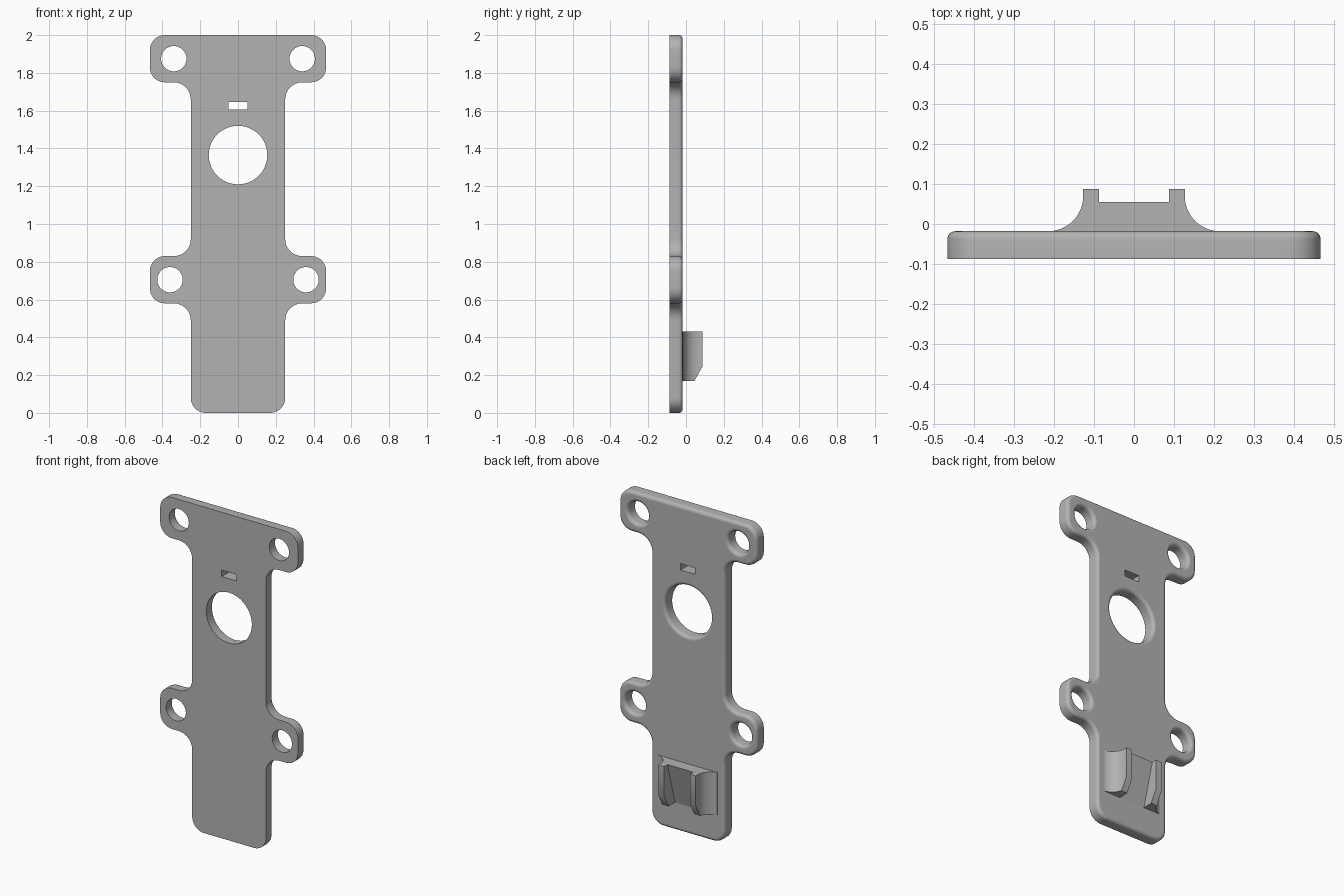
import bpy, bmesh
from math import sin, cos, pi, radians
from mathutils import Vector

FRONT, BACK, TIP = -0.087, -0.018, 0.087   # depth of plate faces and clip tips
ROUND = 0.02                               # rounding of the rear rims
STEPS = 10

cube = bpy.data.objects.get("Cube")
if cube:
    bpy.data.objects.remove(cube)

grey = bpy.data.materials.new("light grey plastic")
grey.use_nodes = True
grey.diffuse_color = (0.45, 0.45, 0.45, 1)
grey.node_tree.nodes["Principled BSDF"].inputs["Base Color"].default_value = (0.45, 0.45, 0.45, 1)


def make_object(name, bm):
    bmesh.ops.recalc_face_normals(bm, faces=bm.faces)
    mesh = bpy.data.meshes.new(name)
    bm.to_mesh(mesh)
    bm.free()
    mesh.materials.append(grey)
    obj = bpy.data.objects.new(name, mesh)
    bpy.context.collection.objects.link(obj)
    return obj


def arc(cx, cy, r, start, end, steps=STEPS):
    angles = [radians(start + (end - start) * i / steps) for i in range(steps + 1)]
    return [(cx + r * cos(a), cy + r * sin(a)) for a in angles]


def outline(inset):
    """Plate outline, drawn up one side and mirrored."""
    r, fillet = 0.08 - inset, 0.09 + inset
    side = arc(0.17, 0.08, r, -90, 0)
    for low, high in ((0.58, 0.83), (1.75, 2.0)):
        side += arc(0.34, low - 0.09, fillet, 180, 90)
        side += arc(0.387, low + 0.08, r, -90, 0)
        side += arc(0.387, high - 0.08, r, 0, 90)
        if high < 2:
            side += arc(0.34, high + 0.09, fillet, 270, 180)
    return side + [(-x, z) for x, z in reversed(side)]


def circle(x, z, r):
    return lambda inset: arc(x, z, r + inset, 0, 360, 48)[:-1]


def slot(inset):
    return [(-0.05, 1.605), (0.05, 1.605), (0.05, 1.645), (-0.05, 1.645)]


# Plate: every loop is swept through the depth, then both faces are filled
loops = [outline, slot, circle(0, 1.365, 0.155)]
for s in (-1, 1):
    loops += [circle(s * 0.34, 1.875, 0.067), circle(s * 0.36, 0.705, 0.067)]

sections = [(0, FRONT)]
for i in range(7):
    a = i / 6 * pi / 2
    sections.append((ROUND * (1 - cos(a)), BACK - ROUND * (1 - sin(a))))

bm = bmesh.new()
front_rim, back_rim = [], []
for loop in loops:
    rings = [[bm.verts.new((x, y, z)) for x, z in loop(inset)] for inset, y in sections]
    count = len(rings[0])
    for a, b in zip(rings, rings[1:]):
        for i in range(count):
            j = (i + 1) % count
            bm.faces.new((a[i], a[j], b[j], b[i])).smooth = True
    for rim, ring in ((front_rim, rings[0]), (back_rim, rings[-1])):
        rim += [bm.edges.get((ring[i], ring[(i + 1) % count])) for i in range(count)]
for rim, direction in ((front_rim, -1), (back_rim, 1)):
    bmesh.ops.triangle_fill(bm, edges=rim, use_beauty=True, normal=(0, direction, 0))
    for edge in rim:
        edge.smooth = False
bmesh.ops.recalc_face_normals(bm, faces=bm.faces)
for edge in bm.edges:
    if edge.calc_face_angle(0) > radians(35):
        edge.smooth = False
make_object("plate", bm)


def prism(points, offset):
    bm = bmesh.new()
    face = bm.faces.new([bm.verts.new(p) for p in points])
    result = bmesh.ops.extrude_face_region(bm, geom=[face], use_keep_orig=True)
    moved = [v for v in result["geom"] if isinstance(v, bmesh.types.BMVert)]
    bmesh.ops.translate(bm, verts=moved, vec=offset)
    return bm


# Clip arms: flared root, straight tip, lower corner cut at a slant
LOW, HIGH, INNER = 0.17, 0.43, 0.087
for s, name in ((1, "left_clip_arm"), (-1, "right_clip_arm")):
    flare = arc(0.215, 0.07, 0.088, 260, 180, 14)
    profile = [(INNER, BACK - 0.02), (0.2, BACK - 0.02)] + flare + [(0.127, TIP), (INNER, TIP)]
    bm = prism([(s * x, y, LOW) for x, y in profile], Vector((0, 0, HIGH - LOW)))
    bmesh.ops.bisect_plane(bm, geom=bm.verts[:] + bm.edges[:] + bm.faces[:],
                           plane_co=(0, 0.045, LOW), plane_no=(0, 0.075, -0.042),
                           clear_outer=True)
    bmesh.ops.holes_fill(bm, edges=[e for e in bm.edges if e.is_boundary], sides=0)
    arm = make_object(name, bm)
    bpy.ops.object.select_all(action="DESELECT")
    arm.select_set(True)
    bpy.context.view_layer.objects.active = arm
    bpy.ops.object.shade_smooth_by_angle(angle=radians(30))

# Sloping web between the arms, deepest at the top
web = [(BACK - 0.02, LOW), (BACK, LOW), (0.055, HIGH), (BACK - 0.02, HIGH)]
make_object("clip_ramp", prism([(-INNER, y, z) for y, z in web], Vector((2 * INNER, 0, 0))))
